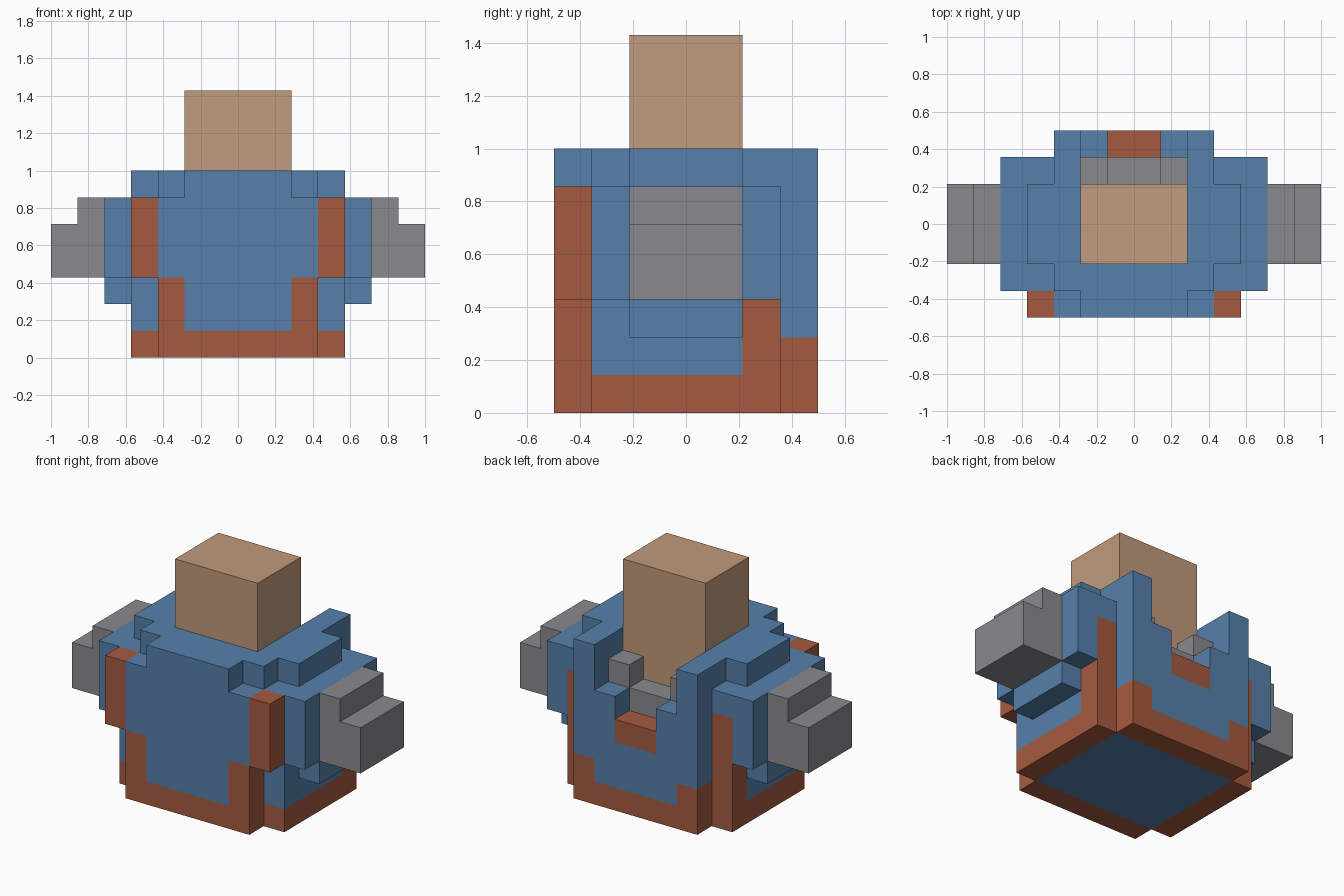
import bpy, bmesh, math
from mathutils import Vector

if "Cube" in bpy.data.objects:
    bpy.data.objects.remove(bpy.data.objects["Cube"], do_unlink=True)

U = 1 / 7  # size of one block


def make_material(name, rgb):
    m = bpy.data.materials.new(name)
    m.use_nodes = True
    m.diffuse_color = (*rgb, 1)
    m.node_tree.nodes["Principled BSDF"].inputs["Base Color"].default_value = (*rgb, 1)
    return m


BLUE = make_material("blue cloth", (0.093, 0.216, 0.407))
RED = make_material("rust red trim", (0.376, 0.102, 0.051))
TAN = make_material("tan skin", (0.533, 0.328, 0.205))
GREY = make_material("grey metal", (0.254, 0.250, 0.266))


def build(name, boxes, mats, rule=None, mirror=False):
    """Fuse block-unit boxes (x0, x1, y0, y1, z0, z1) into one clean shell.
    rule(x, y, z) takes a block centre, x unsigned, and gives its material index."""
    if mirror:
        boxes = boxes + [(-b[1], -b[0], *b[2:]) for b in boxes]
    cells = set()
    for x0, x1, y0, y1, z0, z1 in boxes:
        for i in range(round(x1 - x0)):
            for j in range(round(y1 - y0)):
                for k in range(round(z1 - z0)):
                    cells.add((x0 + i + 0.5, y0 + j + 0.5, z0 + k + 0.5))
    bm = bmesh.new()
    verts = {}
    for c in sorted(cells):
        for axis in range(3):
            for sign in (-1, 1):
                n = Vector((0, 0, 0))
                n[axis] = sign
                if tuple(Vector(c) + n) in cells:
                    continue
                a = Vector((0, 0, 0))
                a[(axis + 1) % 3] = 0.5
                b = n.cross(a)
                mid = Vector(c) + n / 2
                quad = []
                for p in (mid - a - b, mid + a - b, mid + a + b, mid - a + b):
                    key = tuple(round(v, 2) for v in p)
                    if key not in verts:
                        verts[key] = bm.verts.new(p * U)
                    quad.append(verts[key])
                f = bm.faces.new(quad)
                f.material_index = int(rule(abs(c[0]), c[1], c[2])) if rule else 0
    bm.normal_update()
    # merge flat areas of one colour into large faces
    bmesh.ops.dissolve_limit(bm, angle_limit=math.radians(1), verts=bm.verts[:],
                             edges=bm.edges[:], delimit={'MATERIAL'})
    mesh = bpy.data.meshes.new(name)
    bm.to_mesh(mesh)
    bm.free()
    for m in mats:
        mesh.materials.append(m)
    ob = bpy.data.objects.new(name, mesh)
    bpy.context.collection.objects.link(ob)
    return ob


# Torso: red hem around the sides and red rear corner posts
build("torso", [(-4, 4, -2.5, 1.5, 0, 5), (-4, 4, 1.5, 2.5, 0, 4),
                (-4, -1, 1.5, 2.5, 4, 5), (1, 4, 1.5, 2.5, 4, 5)], [BLUE, RED],
      lambda x, y, z: x > 3 and (z < 1 or y > 1.5))

# Front panel with a red U-shaped hem
build("front_panel", [(-3, 3, -3.5, -2.5, 0, 6), (-2, 2, -3.5, -2.5, 6, 7)], [BLUE, RED],
      lambda x, y, z: z < 1 or (x > 2 and z < 3))

# Back panel, stepped notch at the top with a red clasp
build("back_panel", [(-3, 3, 2.5, 3.5, 0, 4), (-3, -1, 2.5, 3.5, 4, 5), (1, 3, 2.5, 3.5, 4, 5),
                     (-3, -2, 2.5, 3.5, 5, 7), (2, 3, 2.5, 3.5, 5, 7)], [BLUE, RED],
      lambda x, y, z: z < 1 or (x > 2 and z < 2) or (x < 1 and z > 3))

# Collar wrapping the head on three sides
build("collar", [(2, 4, -2.5, 2.5, 5, 6), (2, 3, -2.5, 2.5, 6, 7), (3, 4, -1.5, 1.5, 6, 7),
                 (0, 2, -2.5, -1.5, 5, 7)], [BLUE], mirror=True)

# Red guards on the front corners of the chest
build("chest_guards", [(3, 4, -3.5, -2.5, 3, 6)], [RED], mirror=True)

# Shoulders and grey stepped arms
for side, s in (("left", 1), ("right", -1)):
    def flip(b):
        return b if s > 0 else (-b[1], -b[0], *b[2:])
    build(side + "_shoulder", [flip(b) for b in ((4, 5, -2.5, 2.5, 3, 6), (4, 5, -1.5, 1.5, 2, 3))],
          [BLUE])
    build(side + "_arm", [flip(b) for b in ((5, 6, -1.5, 1.5, 3, 6), (6, 7, -1.5, 1.5, 3, 5))],
          [GREY])

# Grey neck brace behind the head
build("neck_brace", [(0, 1, 1.5, 2.5, 4, 5), (1, 2, 1.5, 2.5, 5, 6)], [GREY], mirror=True)

# Head
build("head", [(-2, 2, -1.5, 1.5, 5, 10)], [TAN])
